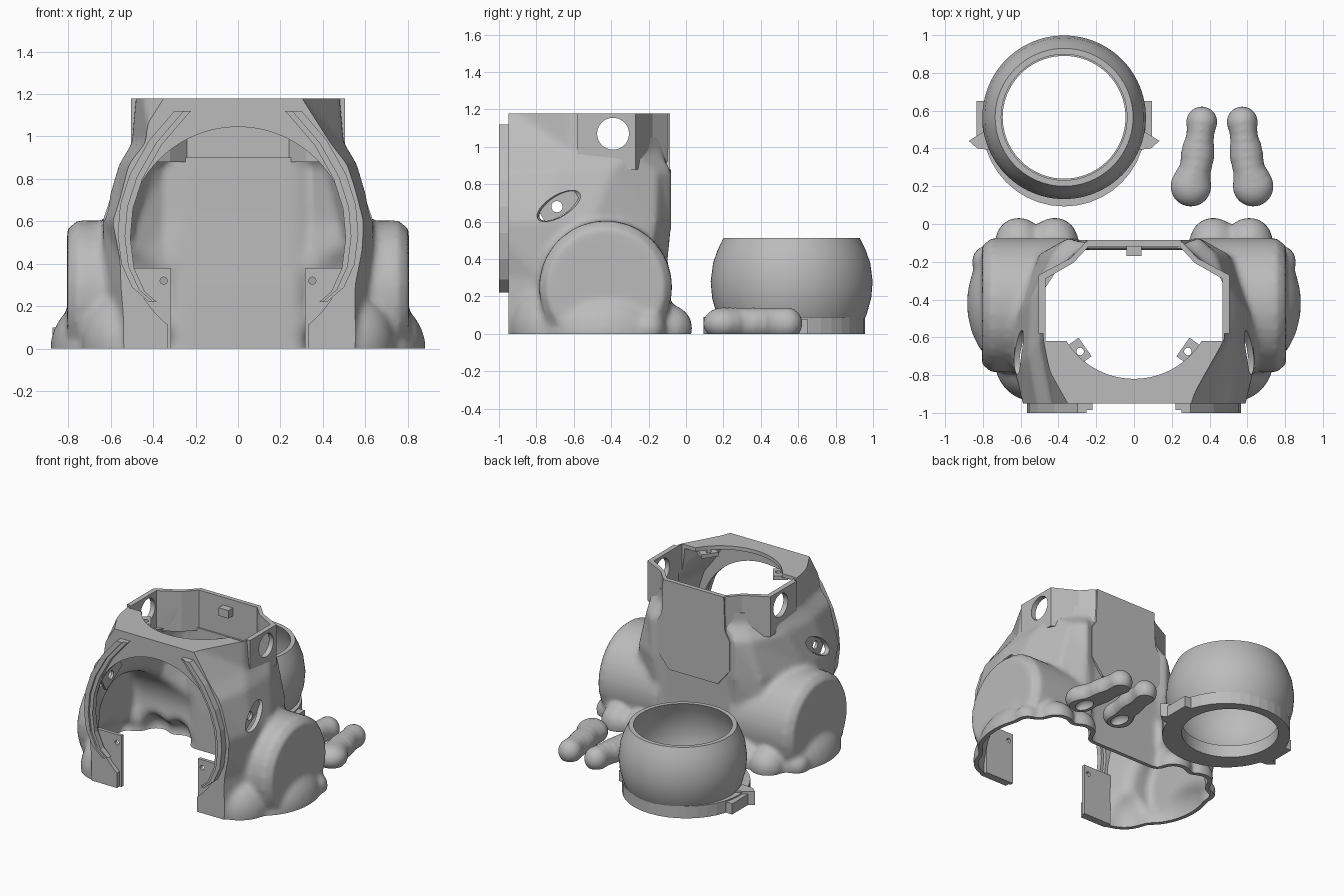
import bpy, bmesh
from math import pi, cos, sin, radians
from mathutils import Matrix, Vector, Euler

if "Cube" in bpy.data.objects:
    bpy.data.objects.remove(bpy.data.objects["Cube"])

grey = bpy.data.materials.new("plain_grey")
grey.use_nodes = True
grey.diffuse_color = (0.5, 0.5, 0.5, 1)
grey.node_tree.nodes["Principled BSDF"].inputs["Base Color"].default_value = (0.5, 0.5, 0.5, 1)


def place(loc, size=(1, 1, 1), rot=(0, 0, 0)):
    return Matrix.LocRotScale(Vector(loc), Euler(rot), Vector(size))


def to_object(name, bm):
    bmesh.ops.recalc_face_normals(bm, faces=bm.faces)
    mesh = bpy.data.meshes.new(name)
    bm.to_mesh(mesh)
    bm.free()
    mesh.materials.append(grey)
    obj = bpy.data.objects.new(name, mesh)
    bpy.context.collection.objects.link(obj)
    return obj


def ball(bm, loc, size, rot=(0, 0, 0)):
    bmesh.ops.create_uvsphere(bm, u_segments=28, v_segments=18, radius=1, matrix=place(loc, size, rot))


def ball_object(name, loc, size, rot=(0, 0, 0)):
    bm = bmesh.new()
    ball(bm, loc, size, rot)
    return to_object(name, bm)


def box(name, low, high, rot=(0, 0, 0)):
    bm = bmesh.new()
    mid = [(a + b) / 2 for a, b in zip(low, high)]
    bmesh.ops.create_cube(bm, size=1, matrix=place(mid, [b - a for a, b in zip(low, high)], rot))
    return to_object(name, bm)


def rod(name, loc, radius, depth, rot=(0, 0, 0), sides=64):
    bm = bmesh.new()
    bmesh.ops.create_cone(bm, cap_ends=True, segments=sides, radius1=radius, radius2=radius,
                          depth=depth, matrix=place(loc, rot=rot))
    return to_object(name, bm)


def loft(bm, rings):
    loops = [[bm.verts.new(p) for p in ring] for ring in rings]
    n = len(loops[0])
    for a, b in zip(loops, loops[1:]):
        for i in range(n):
            bm.faces.new((a[i], a[(i + 1) % n], b[(i + 1) % n], b[i]))
    bm.faces.new(loops[0])
    bm.faces.new(loops[-1])


def mirrored(half):
    return half + [(-x, y) for x, y in reversed(half)]


def prism(name, outline, low, high, upright=False):
    # upright outlines lie in x-z and are extruded along y
    bm = bmesh.new()
    loft(bm, [[(x, d, y) if upright else (x, y, d) for x, y in outline] for d in (low, high)])
    return to_object(name, bm)


def apply(obj, kind, **settings):
    mod = obj.modifiers.new(kind, kind)
    for key, value in settings.items():
        setattr(mod, key, value)
    bpy.context.view_layer.objects.active = obj
    bpy.ops.object.modifier_apply(modifier=mod.name)


def cut(obj, cutter, operation='DIFFERENCE'):
    cutter.hide_render = True
    apply(obj, 'BOOLEAN', object=cutter, operation=operation, solver='EXACT')
    bpy.data.objects.remove(cutter)


def smooth(obj, angle=35):
    bpy.ops.object.select_all(action='DESELECT')
    obj.select_set(True)
    bpy.context.view_layer.objects.active = obj
    bpy.ops.object.shade_smooth_by_angle(angle=radians(angle))


# Organic body mass: tapering torso, haunches, paws and toes
sections = [
    (-0.2, [(.26, -.11), (.34, -.12), (.55, -.2), (.64, -.5), (.62, -.78), (.46, -1.08)]),
    (0.3, [(.26, -.11), (.34, -.11), (.55, -.2), (.62, -.5), (.62, -.78), (.5, -1.08)]),
    (0.6, [(.26, -.1), (.35, -.075), (.5, -.16), (.63, -.5), (.64, -.75), (.56, -1.08)]),
    (0.87, [(.26, -.1), (.35, -.075), (.43, -.15), (.55, -.4), (.56, -.7), (.49, -1.08)]),
    (0.97, [(.24, -.1), (.29, -.13), (.36, -.19), (.48, -.3), (.5, -.62), (.41, -1.08)]),
    (1.3, [(.24, -.1), (.28, -.14), (.33, -.19), (.47, -.28), (.47, -.6), (.2, -1.08)]),
]
bm = bmesh.new()
loft(bm, [[(x, y, z) for x, y in mirrored(half)] for z, half in sections])
for s in (1, -1):
    turn = (0, s * pi / 2, 0)
    for x0, x1, r0, r1 in ((.3, .76, .355, .355), (.75, .805, .355, .315)):
        bmesh.ops.create_cone(bm, cap_ends=True, segments=64, radius1=r0, radius2=r1, depth=x1 - x0,
                              matrix=place((s * (x0 + x1) / 2, -.43, .25), rot=turn))
    ball(bm, (s * .62, -.42, 0), (.265, .36, .25))
    ball(bm, (s * .53, -.72, .03), (.21, .22, .24))
    for x, y, r in ((.42, -.09, .125), (.61, -.09, .125), (.77, -.2, .09)):
        ball(bm, (s * x, y, .03), (r, r, r))
body = to_object("body_shell", bm)
apply(body, 'REMESH', mode='VOXEL', voxel_size=.02)
apply(body, 'SMOOTH', factor=.5, iterations=5)

# Hollow inside, kept short of the top and front to leave a shelf and a front wall
inner = body.copy()
inner.data = body.data.copy()
bpy.context.collection.objects.link(inner)
apply(inner, 'DISPLACE', strength=-.028, mid_level=0)
apply(inner, 'REMESH', mode='VOXEL', voxel_size=.02)
cut(inner, box("inner_limits", (-2, -.92, -.15), (2, 2, 1.15)), 'INTERSECT')
cut(body, box("outer_limits", (-2, -.95, 0), (2, 2, 1.178)), 'INTERSECT')
cut(body, inner)

# Neck opening, arc in the front shelf, and round front opening
neck_inside = [(.24, -.118), (.32, -.205), (.468, -.29), (.468, -.62)]
cut(body, prism("neck_cutter", mirrored(neck_inside), .9, 1.4))
cut(body, rod("shelf_cutter", (0, -.4, 1.3), .42, .5))
cut(body, rod("front_cutter", (0, -.95, .52), .525, .5, (pi / 2, 0, 0), 96))
cut(body, box("gap_cutter", (-.33, -1.2, -.1), (.33, -.6, .4)))
for s in (1, -1):
    cut(body, rod("neck_hole_cutter", (s * .5, -.39, 1.07), .085, .3, (0, pi / 2, 0)))
    cut(body, ball_object("slot_cutter", (s * .63, -.675, .69), (.09, .14, .06), (radians(32), 0, 0)))
smooth(body)

# Faceted neck wall, open to the front, with a round hole on each side
neck_outside = [(.255, -.095), (.335, -.18), (.505, -.27), (.505, -.58)]
neck = prism("neck_wall", mirrored(neck_outside), .88, 1.178)
cut(neck, prism("neck_cutter", mirrored(neck_inside), .8, 1.4))
cut(neck, rod("hole_cutter", (0, -.39, 1.07), .085, 2, (0, pi / 2, 0)))

# Raised faceted rim beside the front opening, stepped along its inner edge
right = [(.3, 1.12), (.42, .98), (.51, .82), (.555, .68), (.567, .54), (.55, .4), (.5, .29), (.42, .22)]
rim = prism("front_rim", mirrored(right), -1, -.945, True)
for shift, depth in ((.06, -.9), (.035, -.985)):
    hole = [(x - shift, z - shift / 3) for x, z in right]
    hole = [(hole[0][0] - .1, 1.2)] + hole + [(.36, .1)]
    cut(rim, prism("rim_cutter", mirrored(hole), -1.1, depth, True))

# Flat back plate with chamfered lower corners forming a lip
prism("back_plate", mirrored([(.25, 1.178), (.26, .92), (.3, .86), (.3, .64), (.2, .52)]), -.115, -.085, True)
box("back_tab", (-.04, -.17, 1.06), (.04, -.11, 1.12))

for s, side in ((1, "left"), (-1, "right")):
    # Recessed shoulder plate with a screw hole
    pad = box(side + "_shoulder_plate", (s * .57 - .01, -.79, .635), (s * .57 + .01, -.57, .745), (radians(32), 0, 0))
    cut(pad, rod("screw_cutter", (s * .57, -.69, .68), .03, .2, (0, pi / 2, 0), 24))
    # Front mounting tab reaching out to the body wall
    tab = box(side + "_front_tab", (s * .43 - .115, -.92, 0), (s * .43 + .115, -.895, .38))
    cut(tab, rod("screw_cutter", (s * .35, -.9, .32), .017, .2, (pi / 2, 0, 0), 24))
    # Shelf tab beneath the neck opening
    tab = box(side + "_shelf_tab", (s * .3 - .05, -.74, 1.12), (s * .3 + .05, -.62, 1.15), (0, 0, s * radians(-35)))
    cut(tab, rod("screw_cutter", (s * .285, -.675, 1.13), .02, .2, sides=24))

# Bulging round collar, revolved from a closed profile
cx, cy = -.37, .565
profile = [(.365, .512), (.395, .45), (.42, .38), (.433, .28), (.425, .19), (.4, .1), (.37, .04),
           (.325, .04), (.36, .1), (.39, .19), (.398, .28), (.385, .38), (.36, .45), (.333, .512)]
bm = bmesh.new()
steps = 96
loops = [[bm.verts.new((cx + r * cos(2 * pi * i / steps), cy + r * sin(2 * pi * i / steps), z))
          for r, z in profile] for i in range(steps)]
for i in range(steps):
    a, b = loops[i], loops[(i + 1) % steps]
    for j in range(len(profile)):
        k = (j + 1) % len(profile)
        bm.faces.new((a[j], b[j], b[k], a[k]))
smooth(to_object("round_collar", bm))

# Collar base with a hole, side blocks and pointed ears
base = rod("collar_base", (cx, .525, .045), .432, .09, sides=40)
for s in (1, -1):
    cut(base, box("side_block", (cx + s * .42 - .045, .44, 0), (cx + s * .42 + .045, .65, .08)), 'UNION')
    ear = [(cx + s * .36, .52), (cx + s * .44, .48), (cx + s * .505, .44), (cx + s * .46, .4), (cx + s * .37, .39)]
    cut(base, prism("ear", ear, 0, .1), 'UNION')
cut(base, rod("base_cutter", (cx, cy, .05), .325, .5, sides=96))

# Two three-lobed pieces, flat and hollowed below
lobes = [(.107, .54, .083), (.112, .5, .076), (.118, .45, .076), (.125, .4, .086), (.13, .36, .09),
         (.138, .31, .086), (.148, .265, .088), (.157, .235, .099), (.165, .2, .109)]
for s, side in ((-1, "right"), (1, "left")):
    bm = bmesh.new()
    for x, y, r in lobes:
        ball(bm, (.466 + s * x, y, .055), (r, r, .086))
    piece = to_object(side + "_lobed_piece", bm)
    apply(piece, 'REMESH', mode='VOXEL', voxel_size=.01)
    apply(piece, 'SMOOTH', factor=.5, iterations=12)
    cut(piece, box("floor_cutter", (-1, -1, -1), (2, 2, 0)))
    cut(piece, ball_object("hollow_cutter", (.466 + s * .155, .22, 0), (.05, .075, .05)))
    smooth(piece)
